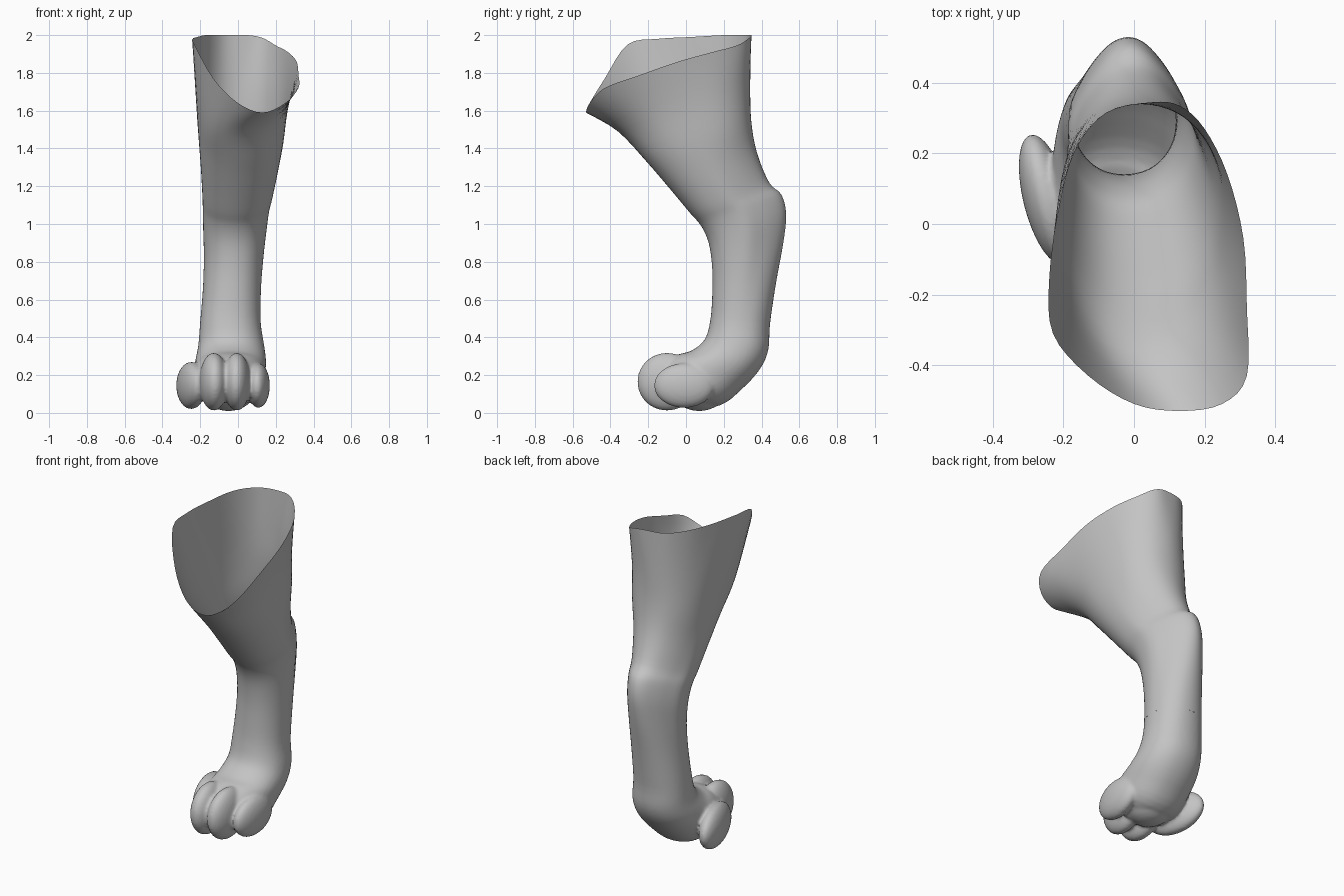
import bpy, bmesh, math
from mathutils import Matrix, Vector

cube = bpy.data.objects.get("Cube")
if cube:
    bpy.data.objects.remove(cube, do_unlink=True)

GREY = 0.55
SIDES = 16      # control points per cross-section
STEPS = 4       # spline subdivisions between control points
SEAM = 0.56     # height where the paw meets the leg

skin = bpy.data.materials.new("plain_grey")
skin.use_nodes = True
skin.diffuse_color = (GREY, GREY, GREY, 1)
skin.node_tree.nodes["Principled BSDF"].inputs["Base Color"].default_value = (GREY, GREY, GREY, 1)

# Slanted open rim of the thigh, from the back round by the left side
RIM = [(.05, .345, 2), (.13, .335, 1.985), (.2, .27, 1.945), (.265, .14, 1.91),
       (.31, -.04, 1.86), (.32, -.24, 1.79), (.32, -.43, 1.72), (.25, -.51, 1.64),
       (.13, -.53, 1.59), (0, -.51, 1.64), (-.13, -.43, 1.77), (-.23, -.31, 1.95),
       (-.24, -.15, 1.98), (-.215, .03, 1.99), (-.17, .2, 2), (-.08, .315, 2)]

# Cross-sections: front y, z, back y, z, right x, left x, pinch at the back
THIGH = [(-.36, 1.49, .34, 1.75, -.22, .265, 0), (-.2, 1.32, .345, 1.55, -.207, .24, 0),
         (-.08, 1.18, .375, 1.38, -.195, .21, .15), (.02, 1.06, .44, 1.22, -.187, .18, .3)]
HOCK = [(.08, .99, .505, 1.155, -.185, .163, .4), (.12, .9, .53, 1.05, -.183, .15, .4),
        (.138, .78, .515, .9, -.18, .135, .3)]
SHIN = [(.14, .65, .475, .68, -.185, .122, .1), (.13, .5, .445, .47, -.2, .12, 0),
        (.1, .39, .435, .33, -.21, .138, 0)]
FOOT = [(.03, .33, .39, .23, -.225, .148, 0), (-.04, .31, .3, .13, -.235, .145, 0),
        (-.1, .28, .18, .04, -.235, .135, 0), (-.14, .24, 0, .03, -.2, .1, 0)]


def section(fy, fz, by, bz, x0, x1, pinch):
    """Tilted oval spanning a front and a back point."""
    mid, half = (x0 + x1) / 2, (x1 - x0) / 2
    ring = []
    for i in range(SIDES):
        a = 2 * math.pi * i / SIDES
        c, s = math.cos(a), math.sin(a)
        c, s = (math.copysign(abs(v) ** .92, v) for v in (c, s))
        w = (1 + c) / 2
        ring.append(Vector((mid + half * s * (1 - pinch * max(0, c)),
                            fy + (by - fy) * w, fz + (bz - fz) * w)))
    return ring


def spline(pts, closed):
    """Smooth curve through all the points."""
    n, out = len(pts), []
    for i in range(n if closed else n - 1):
        p = [pts[(i + k) % n if closed else min(max(i + k, 0), n - 1)] for k in (-1, 0, 1, 2)]
        for j in range(STEPS):
            t = j / STEPS
            out.append(p[1] + (p[2] - p[0]) * (t / 2)
                       + (p[0] * 2 - p[1] * 5 + p[2] * 4 - p[3]) * (t * t / 2)
                       + (p[1] * 3 - p[0] - p[2] * 3 + p[3]) * (t ** 3 / 2))
    return out if closed else out + [pts[-1]]


def loft(bm, rows, caps):
    grid = [[bm.verts.new(p) for p in row] for row in rows]
    n = len(grid[0])
    for a, b in zip(grid, grid[1:]):
        for i in range(n):
            bm.faces.new((a[i], b[i], b[(i + 1) % n], a[(i + 1) % n]))
    if caps:
        bm.faces.new(grid[0])
        bm.faces.new(grid[-1][::-1])


def cut(bm, keep_above):
    bmesh.ops.bisect_plane(bm, geom=bm.verts[:] + bm.edges[:] + bm.faces[:],
                           plane_co=(0, 0, SEAM), plane_no=(0, 0, 1),
                           clear_inner=keep_above, clear_outer=not keep_above)


def finish(name, bm):
    mesh = bpy.data.meshes.new(name)
    bm.to_mesh(mesh)
    bm.free()
    mesh.materials.append(skin)
    obj = bpy.data.objects.new(name, mesh)
    bpy.context.collection.objects.link(obj)
    mesh.polygons.foreach_set("use_smooth", [True] * len(mesh.polygons))
    return obj


rings = [[Vector(p) for p in RIM]] + [section(*s) for s in THIGH + HOCK + SHIN + FOOT]
rings = [spline(r, True) for r in rings]
columns = [spline(list(col), False) for col in zip(*rings)]
rows = list(zip(*columns))
ankle = STEPS * (1 + len(THIGH) + len(HOCK))

# Open leg shell
bm = bmesh.new()
loft(bm, rows[:ankle + 2 * STEPS], False)
bmesh.ops.recalc_face_normals(bm, faces=bm.faces[:])
cut(bm, True)
finish("leg", bm)

# Paw: ankle, four toes and pad fused into one skin
bm = bmesh.new()
loft(bm, rows[ankle:], True)
LOBES = [((-.248, .07, .145), (.066, .19, .125), 14),    # outer toe
         ((-.128, -.1, .165), (.076, .158, .153), 3),    # middle toes
         ((-.006, -.1, .165), (.072, .158, .153), -2),
         ((.108, -.01, .145), (.06, .16, .118), -3),     # inner toe
         ((-.05, .07, .1), (.13, .13, .09), 0)]          # pad
for centre, radii, turn in LOBES:
    place = (Matrix.Translation(centre) @ Matrix.Rotation(math.radians(turn), 4, 'Z')
             @ Matrix.Diagonal((*radii, 1)))
    bmesh.ops.create_uvsphere(bm, u_segments=32, v_segments=20, radius=1, matrix=place)
bmesh.ops.recalc_face_normals(bm, faces=bm.faces[:])
paw = finish("paw", bm)
remesh = paw.modifiers.new("fuse", 'REMESH')
remesh.mode = 'VOXEL'
remesh.voxel_size = .01
relax = paw.modifiers.new("relax", 'SMOOTH')
relax.iterations = 5
fused = bpy.data.meshes.new_from_object(paw.evaluated_get(bpy.context.evaluated_depsgraph_get()))
bpy.data.objects.remove(paw, do_unlink=True)
bm = bmesh.new()
bm.from_mesh(fused)
cut(bm, False)
finish("paw", bm)
